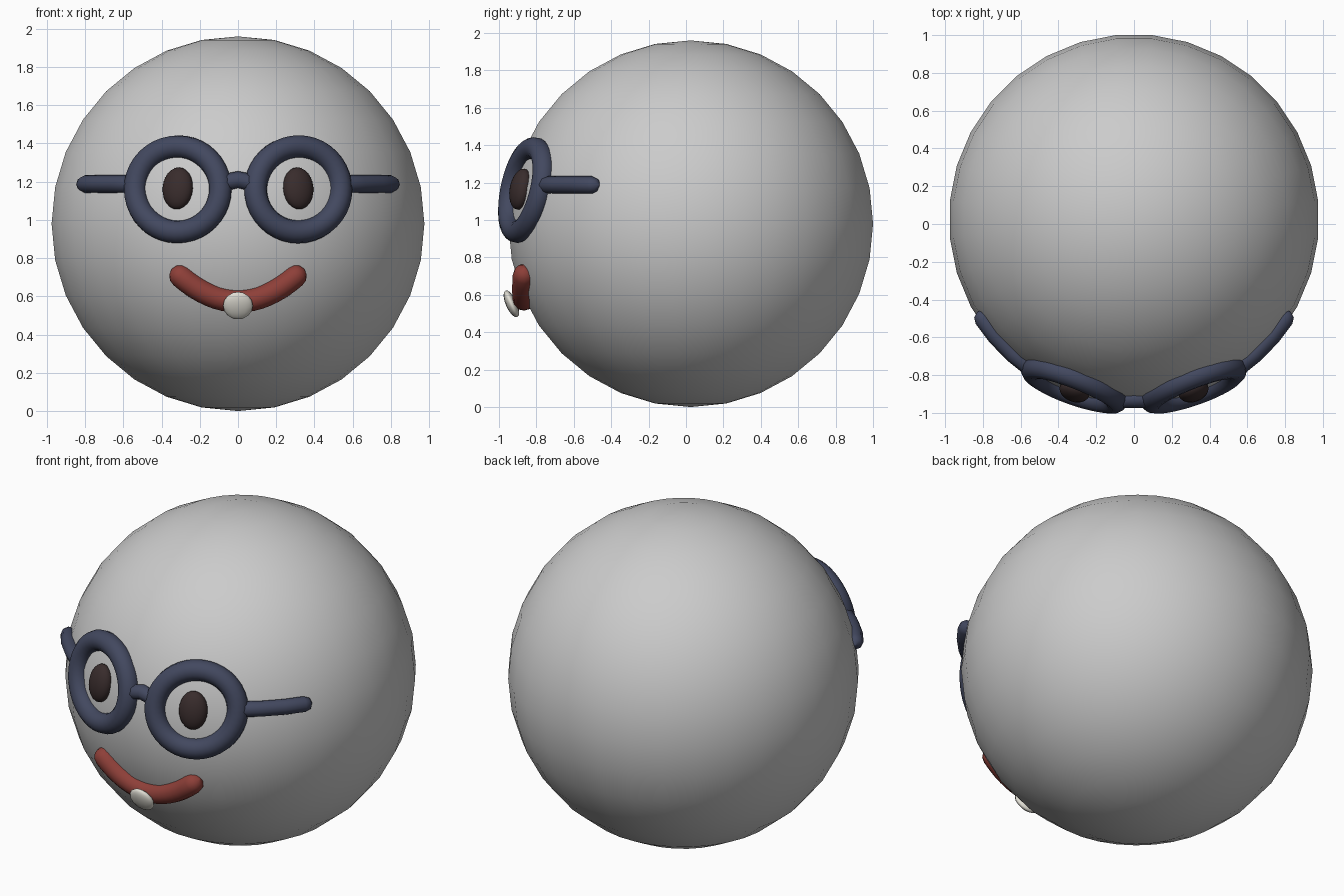
import bpy
from math import sin, cos, pi, sqrt
from mathutils import Vector, Matrix

if "Cube" in bpy.data.objects:
    bpy.data.objects.remove(bpy.data.objects["Cube"])

R = 0.98
C = Vector((0, 0.025, 0.98))


def on_face(x, z):
    """Point on the front of the head at the given x and z."""
    return Vector((x, C.y - sqrt(R * R - x * x - (z - C.z) ** 2), z))


def material(name, rgb):
    m = bpy.data.materials.new(name)
    m.diffuse_color = (*rgb, 1)
    m.use_nodes = True
    m.node_tree.nodes["Principled BSDF"].inputs["Base Color"].default_value = m.diffuse_color
    return m


FRAME = material("frame_blue", (0.055, 0.065, 0.115))
DARK = material("eye_brown", (0.04, 0.025, 0.025))
RED = material("lip_red", (0.27, 0.05, 0.04))
IVORY = material("tooth_ivory", (0.75, 0.73, 0.66))


def finish(name, mat=None):
    ob = bpy.context.object
    ob.name = name
    if mat:
        ob.data.materials.clear()
        ob.data.materials.append(mat)
    bpy.ops.object.shade_smooth()
    return ob


def tube(name, pts, r, mat, closed=False, res=4, cap=3):
    """Round tube along a path; open ends get domed tips."""
    pts = [(Vector(p), 1.0) for p in pts]
    if not closed:
        d0 = (pts[0][0] - pts[1][0]).normalized()
        d1 = (pts[-1][0] - pts[-2][0]).normalized()
        dome = [(r * sin(a), max(cos(a), 0.05))
                for a in (pi / 2 * k / cap for k in range(1, cap + 1))]
        head = [(pts[0][0] + d0 * o, s) for o, s in reversed(dome)]
        tail = [(pts[-1][0] + d1 * o, s) for o, s in dome]
        pts = head + pts + tail
    cu = bpy.data.curves.new(name, 'CURVE')
    cu.dimensions = '3D'
    cu.bevel_depth = r
    cu.bevel_resolution = res
    cu.use_fill_caps = not closed
    sp = cu.splines.new('POLY')
    sp.points.add(len(pts) - 1)
    for p, (co, s) in zip(sp.points, pts):
        p.co = (*co, 1)
        p.radius = s
    sp.use_cyclic_u = closed
    ob = bpy.data.objects.new(name, cu)
    bpy.context.collection.objects.link(ob)
    bpy.ops.object.select_all(action='DESELECT')
    ob.select_set(True)
    bpy.context.view_layer.objects.active = ob
    bpy.ops.object.convert(target='MESH')
    finish(name, mat)


def button(name, x, z, lift, size, mat, seg, rings):
    """Flattened ball lying on the head; size = width, depth, height radii."""
    p = on_face(x, z)
    n = (p - C).normalized()
    side = Vector((0, 0, 1)).cross(-n).normalized() * -1
    up = side.cross(-n)
    rot = Matrix((side, -n, up)).transposed().to_4x4()
    bpy.ops.mesh.primitive_uv_sphere_add(segments=seg, ring_count=rings, radius=1)
    ob = finish(name, mat)
    ob.matrix_world = (Matrix.Translation(p + n * lift) @ rot
                       @ Matrix.Diagonal((*size, 1)))


# Head, turned half a segment
bpy.ops.mesh.primitive_uv_sphere_add(segments=32, ring_count=16, radius=R,
                                     location=C, rotation=(0, 0, pi / 32))
finish("head")

# Eyes, rims and temples on both sides
for s, label in ((-1, "left"), (1, "right")):
    button(f"eye_{label}", s * 0.315, 1.165, 0.0, (0.082, 0.055, 0.111), DARK, 24, 12)
    tube(f"rim_{label}",
         [on_face(s * 0.315 + 0.223 * cos(a), 1.16 + 0.223 * sin(a))
          for a in (2 * pi * i / 40 for i in range(40))],
         0.06, FRAME, closed=True)
    tube(f"temple_{label}",
         [on_face(s * x, 1.187) for x in (0.56, 0.64, 0.73, 0.80)],
         0.047, FRAME, res=2, cap=2)

# Arched bridge between the rims
tube("bridge", [on_face(x, z) for x, z in
                ((-0.1, 1.18), (-0.045, 1.2), (0, 1.21), (0.045, 1.2), (0.1, 1.18))],
     0.045, FRAME, res=2, cap=2)

# Smile and tooth
tube("smile", [on_face(x, 0.575 + 0.13 * (x / 0.3) ** 2)
               for x in (-0.3 + 0.6 * i / 16 for i in range(17))], 0.06, RED)
button("tooth", 0, 0.58, 0.07, (0.078, 0.03, 0.078), IVORY, 12, 8)
